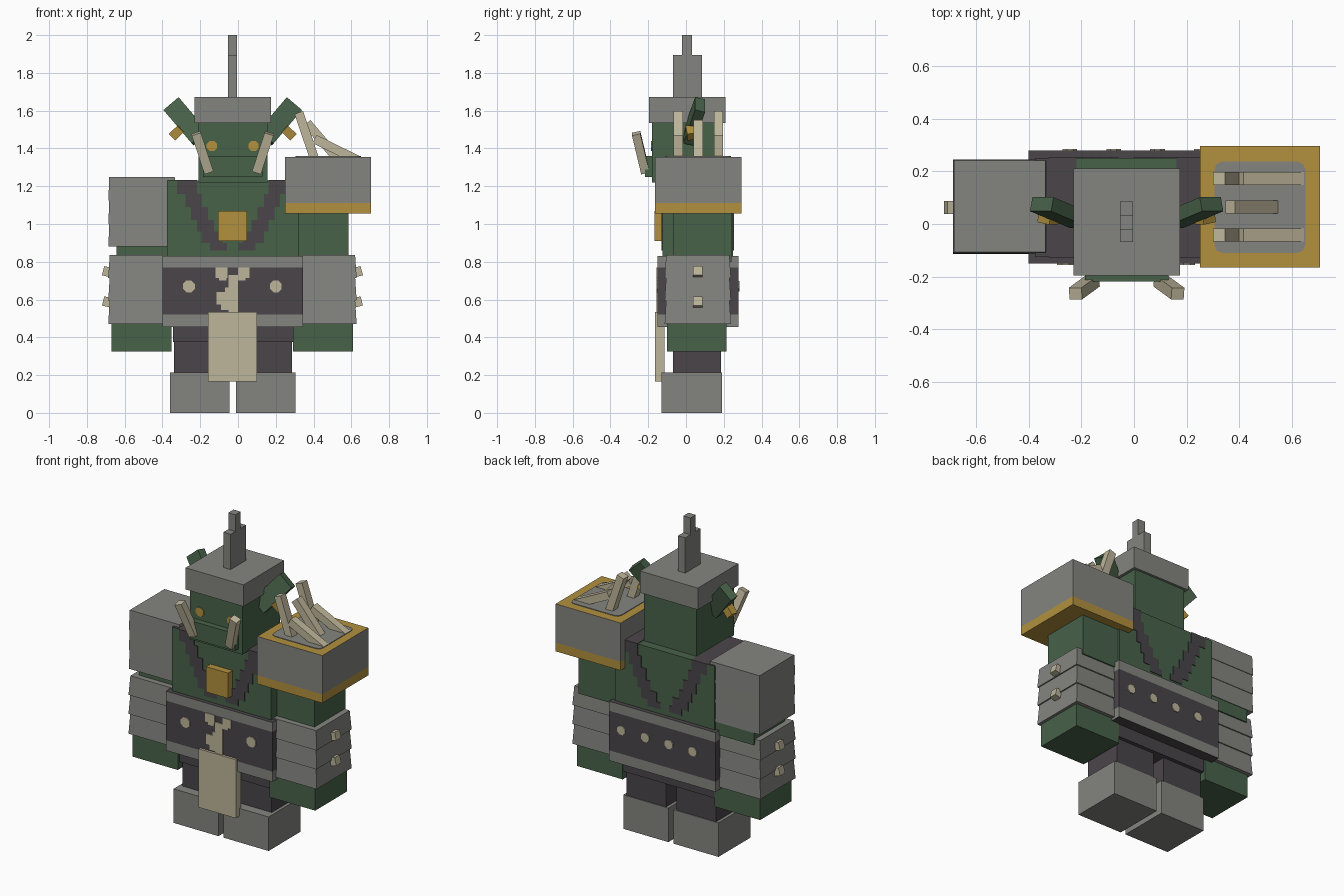
import bpy, bmesh
from mathutils import Vector, Matrix

old = bpy.data.objects.get("Cube")
if old:
    bpy.data.objects.remove(old, do_unlink=True)

MID = -0.028  # symmetry axis of the body


def material(name, r, g, b):
    m = bpy.data.materials.new(name)
    m.use_nodes = True
    col = [((c / 255 + 0.055) / 1.055) ** 2.4 for c in (r, g, b)] + [1]
    m.diffuse_color = col
    m.node_tree.nodes["Principled BSDF"].inputs["Base Color"].default_value = col
    return m


GREY = material("iron grey", 132, 132, 128)
GREEN = material("skin green", 72, 98, 73)
DARK = material("dark leather", 74, 69, 73)
GOLD = material("gold", 178, 145, 62)
BONE = material("bone", 190, 182, 155)


def finish(name, bm, *mats):
    bmesh.ops.recalc_face_normals(bm, faces=bm.faces[:])
    me = bpy.data.meshes.new(name)
    bm.to_mesh(me)
    bm.free()
    for m in mats:
        me.materials.append(m)
    ob = bpy.data.objects.new(name, me)
    bpy.context.collection.objects.link(ob)
    return ob


def cube(x, y, z, flare=0):
    """Box from (low, high) pairs; flare widens the bottom."""
    bm = bmesh.new()
    bmesh.ops.create_cube(bm, size=1)
    for v in bm.verts:
        k = 1 if v.co.z < 0 else 0
        sx, sy = (1 if v.co.x > 0 else -1), (1 if v.co.y > 0 else -1)
        v.co = Vector(((x[1] if sx > 0 else x[0]) + sx * flare * k,
                       (y[1] if sy > 0 else y[0]) + sy * flare * k,
                       z[0] if k else z[1]))
    return bm


def box(name, mat, x, y, z, flare=0):
    return finish(name, cube(x, y, z, flare), mat)


def bar(name, mat, a, b, width, thick):
    """Square bar from a to b, its thickness lying along y."""
    a, b = Vector(a), Vector(b)
    d = (b - a).normalized()
    ref = Vector((0, 1, 0))
    yy = (ref - d * ref.dot(d)).normalized()
    xx = yy.cross(d)
    rot = Matrix((xx, yy, d)).transposed().to_4x4()
    bm = bmesh.new()
    bmesh.ops.create_cube(bm, size=1, matrix=Matrix.Translation((a + b) / 2) @ rot
                          @ Matrix.Diagonal((width, thick, (b - a).length, 1)))
    return finish(name, bm, mat)


def disc(name, mat, x, y, z, r):
    """Thin eight-sided plate facing along y."""
    bm = bmesh.new()
    bmesh.ops.create_cone(bm, cap_ends=True, segments=8, radius1=r, radius2=r, depth=0.008,
                          matrix=Matrix.Translation((x, y, z))
                          @ Matrix.Rotation(1.5708, 4, 'X') @ Matrix.Rotation(0.3927, 4, 'Z'))
    return finish(name, bm, mat)


def split(bm, heights):
    for h in heights:
        bmesh.ops.bisect_plane(bm, geom=bm.verts[:] + bm.edges[:] + bm.faces[:],
                               plane_co=(0, 0, h), plane_no=(0, 0, 1))
    bm.normal_update()


def flip(p):
    return (2 * MID - p[0], p[1], p[2])


# Legs and boots
for side, x in (("right", -0.36), ("left", -0.01)):
    box(side + "_boot", GREY, (x, x + 0.315), (-0.13, 0.19), (0, 0.215))
    box(side + "_leg", DARK, (x + 0.02, x + 0.295), (-0.07, 0.186), (0.2, 0.38))
box("hips", DARK, (-0.345, 0.295), (-0.09, 0.21), (0.375, 0.46))
box("loincloth", BONE, (-0.16, 0.1), (-0.165, -0.115), (0.165, 0.535))

# Wide belt with iron rims
bm = cube((-0.4, 0.345), (-0.15, 0.278), (0.455, 0.83))
split(bm, (0.52, 0.77))
for f in bm.faces:
    zc = f.calc_center_median().z
    f.material_index = int(abs(f.normal.z) < 0.5 and not 0.52 < zc < 0.77)
finish("belt", bm, DARK, GREY)
for x in (-0.26, 0.2):
    disc("belt_front_stud", BONE, x, -0.152, 0.67, 0.034)
for i in range(4):
    disc("belt_back_stud", BONE, 0.255 - i * 0.166, 0.28, 0.67, 0.03)

# Bone emblem made of plates on the belt
for x0, x1, z0, z1 in ((-0.12, -0.055, 0.715, 0.77), (0, 0.06, 0.715, 0.77),
                       (-0.1, -0.06, 0.7, 0.72), (0, 0.04, 0.7, 0.72),
                       (-0.05, 0, 0.53, 0.73), (-0.115, -0.05, 0.575, 0.64),
                       (-0.09, -0.05, 0.545, 0.575), (-0.07, -0.05, 0.64, 0.665)):
    box("belt_emblem", BONE, (x0, x1), (-0.156, -0.148), (z0, z1))

# Torso with stepped straps front and back
box("torso", GREEN, (-0.375, 0.32), (-0.125, 0.25), (0.82, 1.23))
steps = ((0.86, 0.03, 0.12), (0.9, 0.055, 0.165), (0.96, 0.1, 0.19), (1.02, 0.13, 0.22),
         (1.09, 0.165, 0.25), (1.16, 0.19, 0.295), (1.233, 0, 0))
for s in (-1, 1):
    for (z0, a, b), (z1, _, _) in zip(steps, steps[1:]):
        xs = sorted((MID + s * a, MID + s * b))
        box("front_strap", DARK, xs, (-0.129, -0.122), (z0, z1))
        box("back_strap", DARK, xs, (0.247, 0.254), (z0, z1))
    box("shoulder_strap", DARK, sorted((MID + s * 0.19, MID + s * 0.345)),
        (-0.125, 0.25), (1.226, 1.233))
box("pendant", GOLD, (-0.105, 0.048), (-0.168, -0.12), (0.91, 1.07))

# Head, jaw, helmet and crest
box("head", GREEN, (-0.21, 0.157), (-0.18, 0.195), (1.22, 1.56))
box("jaw", GREEN, (-0.185, 0.13), (-0.218, -0.15), (1.25, 1.36))
box("helmet", GREY, (-0.23, 0.175), (-0.195, 0.21), (1.535, 1.672))
box("crest_base", GREY, (-0.054, -0.004), (-0.068, 0.085), (1.66, 1.895))
box("crest_tip", GREY, (-0.054, -0.004), (-0.02, 0.032), (1.89, 2.0))

# Paired face parts
for side, m in (("right", lambda p: p), ("left", flip)):
    bar(side + "_ear", GREEN, m((-0.2, 0.012, 1.455)), m((-0.35, 0.075, 1.632)), 0.105, 0.055)
    bar(side + "_earring", GOLD, m((-0.302, 0.022, 1.505)), m((-0.347, 0.032, 1.462)), 0.048, 0.05)
    bar(side + "_tusk", BONE, m((-0.155, -0.215, 1.275)), m((-0.222, -0.264, 1.48)), 0.05, 0.045)
    x, y, z = m((-0.138, -0.182, 1.413))
    disc(side + "_eye", GOLD, x, y, z, 0.03)

# Arms with layered bracers and side studs
for side, m, shift in (("right", -1, -0.003), ("left", 1, 0)):
    def span(a, b):
        return sorted((MID + m * a + shift, MID + m * b + shift))
    box(side + "_upper_arm", GREEN, span(0.34, 0.612), (-0.07, 0.24), (0.8, 1.1))
    box(side + "_forearm", GREEN, span(0.32, 0.638), (-0.1, 0.215), (0.325, 0.5))
    for z0, z1 in ((0.47, 0.6), (0.595, 0.72), (0.715, 0.835)):
        box(side + "_bracer_plate", GREY, span(0.32, 0.648), (-0.105, 0.23), (z0, z1), 0.008)
    for z in (0.59, 0.75):
        x = MID + m * 0.64 + shift
        bar(side + "_bracer_stud", BONE, (x, 0.063, z - 0.008), (x + m * 0.043, 0.063, z + 0.003),
            0.05, 0.05)

# Layered right shoulder guard
for z0, z1 in ((0.88, 1.005), (1.0, 1.13), (1.125, 1.25)):
    box("right_shoulder_plate", GREY, (-0.682, -0.335), (-0.107, 0.24), (z0, z1), 0.004)

# Heavy left shoulder guard with gold rims
bm = cube((0.25, 0.705), (-0.165, 0.295), (1.055, 1.355))
split(bm, (1.11,))
for f in bm.faces:
    f.material_index = int(abs(f.normal.z) > 0.5 or f.calc_center_median().z < 1.11)
finish("left_shoulder_guard", bm, GREY, GOLD)
bm = cube((0.305, 0.65), (-0.11, 0.237), (1.352, 1.359))
upright = [e for e in bm.edges if abs(e.verts[0].co.z - e.verts[1].co.z) > 0.001]
bmesh.ops.bevel(bm, geom=upright, offset=0.03, segments=2, profile=0.5, affect='EDGES')
finish("left_shoulder_inlay", bm, GREY)

# Bone spikes on the left shoulder guard
for y in (-0.042, 0.172):
    bar("tall_spike", BONE, (0.41, y, 1.33), (0.322, y, 1.59), 0.048, 0.05)
    bar("low_spike", BONE, (0.64, y, 1.335), (0.405, y, 1.45), 0.048, 0.05)
bar("middle_spike", BONE, (0.54, 0.065, 1.33), (0.365, 0.065, 1.535), 0.048, 0.05)
